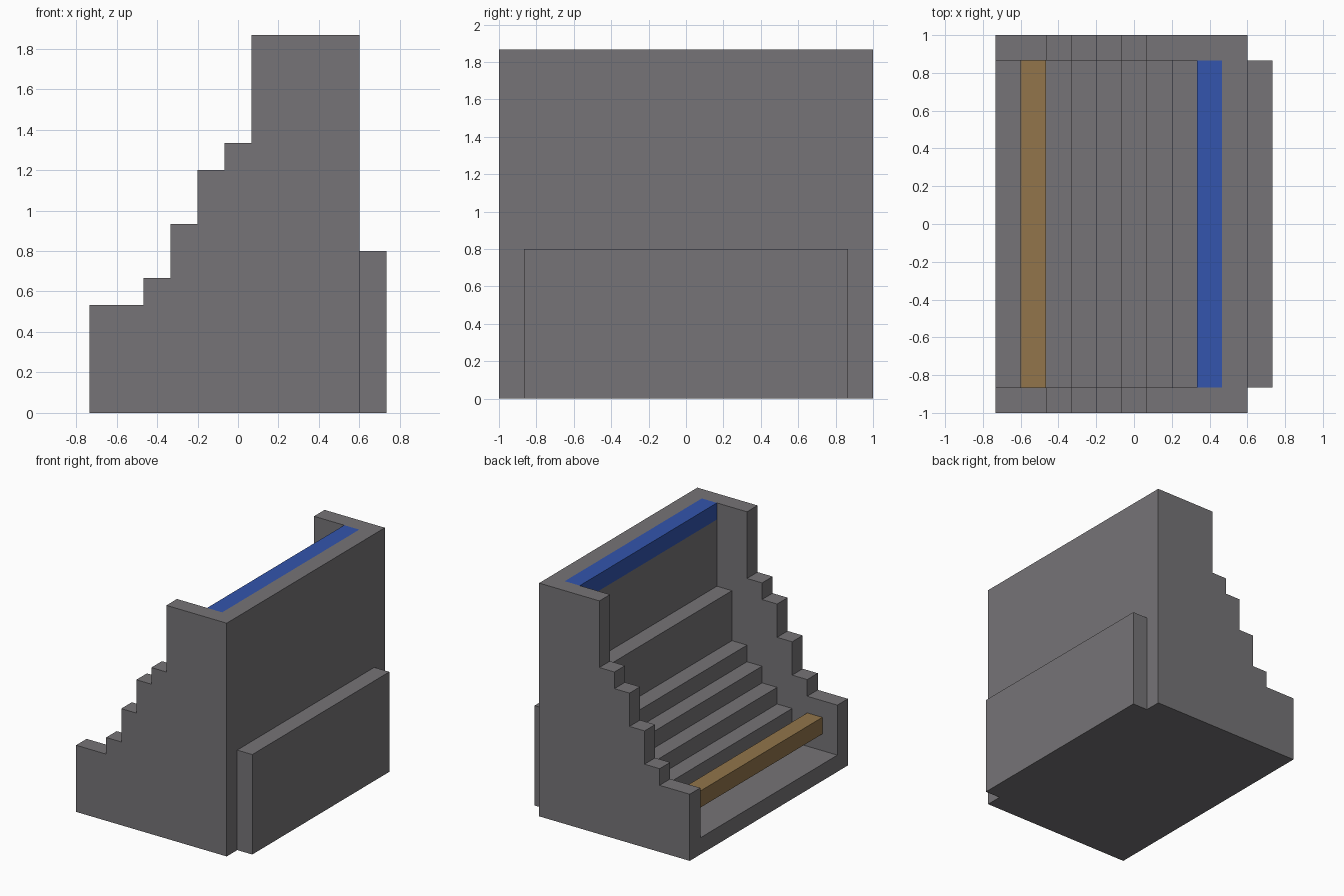
import bpy

U = 2 / 15  # one grid cell of the blocky design

cube = bpy.data.objects.get("Cube")
if cube:
    bpy.data.objects.remove(cube, do_unlink=True)


def material(name, r, g, b):
    mat = bpy.data.materials.new(name)
    mat.use_nodes = True
    mat.diffuse_color = (r, g, b, 1)
    mat.node_tree.nodes["Principled BSDF"].inputs["Base Color"].default_value = (r, g, b, 1)
    return mat


grey = material("stone grey", 0.181, 0.174, 0.184)
brown = material("wood brown", 0.287, 0.178, 0.07)
blue = material("water blue", 0.033, 0.091, 0.418)


def prism(name, profile, half_width, mat):
    """Extrude an x-z outline, in cells, symmetrically along y."""
    n = len(profile)
    verts = [(x * U, side * half_width * U, z * U) for side in (-1, 1) for x, z in profile]
    faces = [tuple(range(n)), tuple(range(2 * n - 1, n - 1, -1))]
    faces += [((i + 1) % n, i, n + i, n + (i + 1) % n) for i in range(n)]
    mesh = bpy.data.meshes.new(name)
    mesh.from_pydata(verts, [], faces)
    mesh.materials.append(mat)
    obj = bpy.data.objects.new(name, mesh)
    bpy.context.collection.objects.link(obj)
    return obj


def bar(name, x, z, width, height, half_width, mat):
    outline = [(x, z), (x + width, z), (x + width, z + height), (x, z + height)]
    return prism(name, outline, half_width, mat)


def stairs(x, levels):
    """Outline of steps one cell deep rising from x through the given levels."""
    points = []
    for z in levels:
        points += [(x, z), (x + 1, z)]
        x += 1
    return points


# Solid body with stepped side walls
outer = [(4.5, 0), (4.5, 14), (0.5, 14)]
outer += stairs(-3.5, [5, 7, 9, 10])[::-1]
outer += [(-3.5, 4), (-5.5, 4), (-5.5, 0)]
body = prism("body", outer[::-1], 7.5, grey)

# Hollow between the walls: floor, inner steps, upper wall and top recess
inner = [(-7, 1), (-2.5, 1)]
inner += stairs(-2.5, [3, 4, 5, 6, 9])
inner += [(2.5, 13), (3.5, 13), (3.5, 16), (-7, 16)]
cutter = prism("hollow_cutter", inner, 6.5, grey)
cutter.hide_render = True

cut = body.modifiers.new("hollow", "BOOLEAN")
cut.operation = "DIFFERENCE"
cut.solver = "EXACT"
cut.object = cutter
bpy.context.view_layer.objects.active = body
bpy.ops.object.modifier_apply(modifier=cut.name)
bpy.data.objects.remove(cutter, do_unlink=True)

# Rail across the opening, bar along the top, and panel behind
bar("front_rail", -4.5, 2, 1, 1, 6.5, brown)
bar("top_bar", 2.5, 13, 1, 1, 6.5, blue)
bar("back_panel", 4.5, 0, 1, 6, 6.5, grey)
